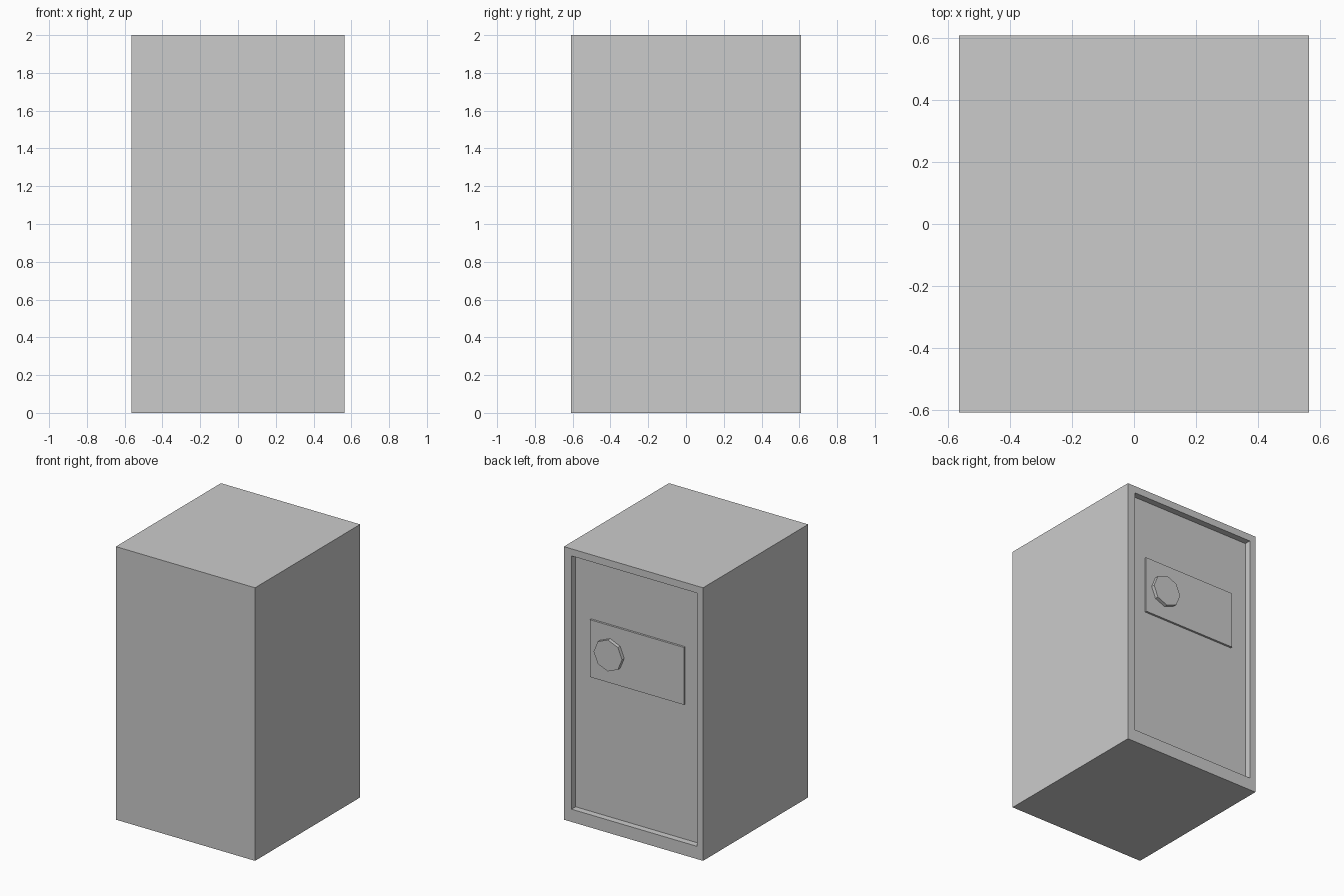
import bpy, bmesh, math
from mathutils import Matrix, Vector

if "Cube" in bpy.data.objects:
    bpy.data.objects.remove(bpy.data.objects["Cube"])

HX, HY, H = 0.564, 0.608, 2.0            # half width, half depth, height
OPEN_X, OPEN_Z = (-0.515, 0.502), (0.093, 1.948)   # door opening on the back
RECESS = 0.047
FLOOR = HY - RECESS


def finish(name, bm):
    bmesh.ops.recalc_face_normals(bm, faces=bm.faces)
    mesh = bpy.data.meshes.new(name)
    bm.to_mesh(mesh)
    bm.free()
    obj = bpy.data.objects.new(name, mesh)
    bpy.context.collection.objects.link(obj)
    return obj


def box(lo, hi):
    lo, hi = Vector(lo), Vector(hi)
    bm = bmesh.new()
    mat = Matrix.Translation((lo + hi) / 2) @ Matrix.Diagonal((*(hi - lo), 1))
    bmesh.ops.create_cube(bm, size=1, matrix=mat)
    return bm


# Cabinet: box whose +y face is inset to a slightly off-centre frame, then sunk
bm = box((-HX, -HY, 0), (HX, HY, H))
bm.normal_update()
door = max(bm.faces, key=lambda f: f.normal.y)
bmesh.ops.inset_region(bm, faces=[door], thickness=0.05)
for v in door.verts:
    v.co.x = OPEN_X[v.co.x > 0]
    v.co.z = OPEN_Z[v.co.z > H / 2]
bmesh.ops.inset_region(bm, faces=[door], thickness=0)
for v in door.verts:
    v.co.y = FLOOR
finish("safe_cabinet", bm)

# Raised control panel on the recessed door
finish("control_panel", box((-0.386, FLOOR - 0.01, 1.083), (0.375, FLOOR + 0.015, 1.503)))

# Eight-sided dial on the panel
bm = bmesh.new()
y0, y1 = FLOOR, HY - 0.006
bmesh.ops.create_cone(
    bm, cap_ends=True, segments=8, radius1=0.115, radius2=0.115, depth=y1 - y0,
    matrix=Matrix.Translation((0.212, (y0 + y1) / 2, 1.293)) @ Matrix.Rotation(math.pi / 2, 4, 'X'))
finish("dial", bm)
